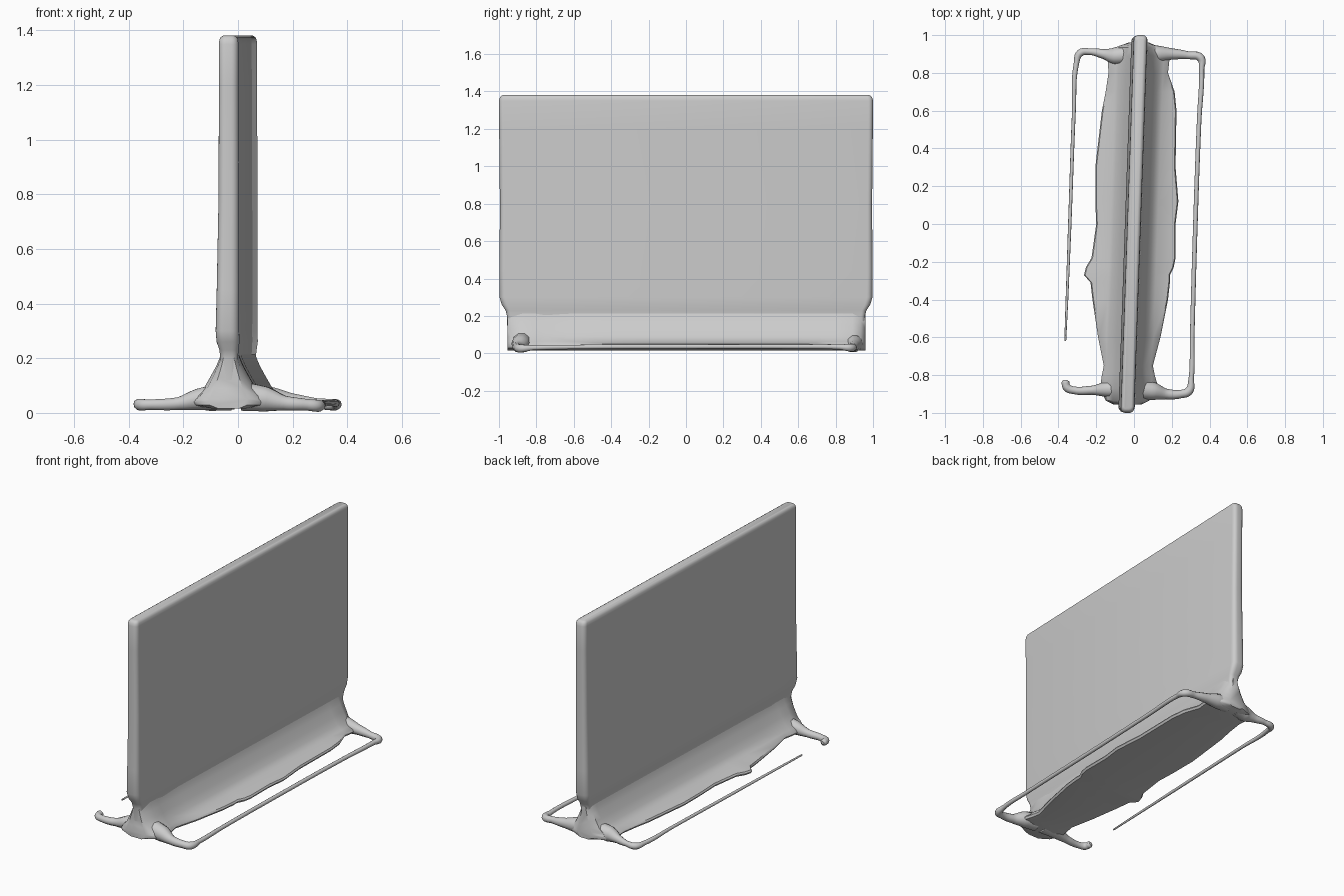
import bpy, bmesh, math

if "Cube" in bpy.data.objects:
    bpy.data.objects.remove(bpy.data.objects["Cube"])

grey = bpy.data.materials.new("plain grey")
grey.use_nodes = True
grey.diffuse_color = (0.6, 0.6, 0.6, 1)
grey.node_tree.nodes["Principled BSDF"].inputs["Base Color"].default_value = (0.6, 0.6, 0.6, 1)
SKEW = 0.035  # the panel is turned slightly: x shift per unit of y


def finish(obj, angle=40):
    obj.data.materials.clear()
    obj.data.materials.append(grey)
    bpy.ops.object.select_all(action="DESELECT")
    obj.select_set(True)
    bpy.context.view_layer.objects.active = obj
    bpy.ops.object.shade_smooth_by_angle(angle=math.radians(angle))


def loft(name, rings):
    """Skin closed rings of equal length and cap both ends."""
    bm = bmesh.new()
    loops = [[bm.verts.new(p) for p in ring] for ring in rings]
    n = len(loops[0])
    for a, b in zip(loops, loops[1:]):
        for i in range(n):
            j = (i + 1) % n
            bm.faces.new((a[i], a[j], b[j], b[i]))
    bm.faces.new(loops[0])
    bm.faces.new(loops[-1])
    bmesh.ops.recalc_face_normals(bm, faces=bm.faces)
    mesh = bpy.data.meshes.new(name)
    bm.to_mesh(mesh)
    bm.free()
    obj = bpy.data.objects.new(name, mesh)
    bpy.context.collection.objects.link(obj)
    finish(obj)


def rounded_ring(half_x, half_y, z, shift=0):
    """Rounded rectangle following the slight turn of the panel."""
    r = half_x * 0.7
    ring = []
    for k, (sx, sy) in enumerate(((1, 1), (-1, 1), (-1, -1), (1, -1))):
        for s in range(6):
            a = math.pi / 2 * (k + s / 5)
            x = sx * (half_x - r) + r * math.cos(a)
            y = sy * (half_y - r) + r * math.sin(a)
            ring.append((x + SKEW * y + shift, y, z))
    return ring


# Upright panel with a narrowed neck and a softly rounded top
panel = [(0.032, 0.955, 0.12, 0), (0.032, 0.957, 0.2, 0),
         (0.035, 0.965, 0.23, 0), (0.042, 0.985, 0.26, -0.003),
         (0.043, 0.997, 0.3, -0.005), (0.041, 0.997, 0.45, -0.003),
         (0.037, 0.995, 0.8, 0), (0.036, 0.999, 1.2, 0),
         (0.036, 1.0, 1.35, 0), (0.034, 0.996, 1.366, 0),
         (0.029, 0.989, 1.376, 0), (0.02, 0.98, 1.381, 0)]
loft("panel", [rounded_ring(*row) for row in panel])

# Flared foot: concave flanks running out to thin uneven edges
FLANK = [(0.03, 0.225), (0.037, 0.2), (0.05, 0.17), (0.072, 0.13),
         (0.095, 0.09), (0.125, 0.064)]
EDGES = [(-0.955, 0.11, 0.04), (-0.935, 0.15, 0.08), (-0.87, 0.18, 0.13),
         (-0.8, 0.17, 0.11), (-0.75, 0.16, 0.10), (-0.6, 0.19, 0.14),
         (-0.4, 0.22, 0.18), (-0.31, 0.23, 0.19), (-0.27, 0.265, 0.19),
         (-0.23, 0.255, 0.21), (-0.18, 0.225, 0.22), (0, 0.20, 0.22),
         (0.12, 0.205, 0.235), (0.3, 0.205, 0.22), (0.6, 0.17, 0.225),
         (0.7, 0.15, 0.215), (0.8, 0.135, 0.18), (0.89, 0.14, 0.19),
         (0.935, 0.1, 0.14), (0.96, 0.03, 0.08)]


def foot_ring(y, left, right):
    c = SKEW * y
    sides = []
    for sign, edge in ((1, right - c), (-1, left + c)):
        k = min(1, edge / 0.14)
        side = [(c + sign * x * k, y, z) for x, z in FLANK]
        for x, z in ((edge - 0.006, 0.05), (edge, 0.04), (edge - 0.008, 0.028),
                     (edge * 0.5, 0.016)):
            side.append((c + sign * x, y, z))
        sides.append(side)
    return sides[0] + sides[1][::-1]


loft("foot", [foot_ring(*row) for row in EDGES])


def tube(name, points):
    """Smooth tube through (x, y, z, radius) points."""
    curve = bpy.data.curves.new(name, "CURVE")
    curve.dimensions = "3D"
    curve.bevel_depth = 1
    curve.bevel_resolution = 3
    curve.use_fill_caps = True
    spline = curve.splines.new("BEZIER")
    spline.resolution_u = 6
    spline.bezier_points.add(len(points) - 1)
    for bp, (x, y, z, r) in zip(spline.bezier_points, points):
        bp.co = (x, y, z)
        bp.radius = r
        bp.handle_left_type = bp.handle_right_type = "AUTO"
    obj = bpy.data.objects.new(name, curve)
    bpy.context.collection.objects.link(obj)
    bpy.ops.object.select_all(action="DESELECT")
    obj.select_set(True)
    bpy.context.view_layer.objects.active = obj
    bpy.ops.object.convert(target="MESH")
    finish(bpy.context.object, 60)


# Front right arm with its short hooked end
tube("front_right_arm", [(-0.03, -0.87, 0.06, 0.055), (-0.14, -0.875, 0.05, 0.042),
                         (-0.22, -0.88, 0.034, 0.024), (-0.32, -0.88, 0.03, 0.02),
                         (-0.355, -0.865, 0.03, 0.022), (-0.363, -0.835, 0.032, 0.02),
                         (-0.363, -0.825, 0.032, 0.01)])

# Left side loop: front arm, long thin rail and back arm
tube("left_loop", [(0.02, -0.875, 0.06, 0.055), (0.1, -0.885, 0.05, 0.048),
                   (0.17, -0.9, 0.036, 0.028), (0.25, -0.9, 0.03, 0.022),
                   (0.29, -0.885, 0.026, 0.023), (0.303, -0.82, 0.03, 0.014),
                   (0.308, -0.6, 0.034, 0.012), (0.325, 0, 0.036, 0.012),
                   (0.345, 0.55, 0.036, 0.012), (0.358, 0.82, 0.034, 0.014),
                   (0.352, 0.88, 0.03, 0.022), (0.29, 0.893, 0.034, 0.02),
                   (0.2, 0.9, 0.042, 0.03), (0.13, 0.9, 0.05, 0.044),
                   (0.05, 0.9, 0.06, 0.05)])

# Right side rail: back arm and a rail that stops short of the front
tube("right_loop", [(-0.02, 0.9, 0.06, 0.05), (-0.1, 0.89, 0.05, 0.046),
                    (-0.16, 0.9, 0.04, 0.026), (-0.23, 0.912, 0.034, 0.017),
                    (-0.285, 0.905, 0.03, 0.02), (-0.305, 0.85, 0.032, 0.014),
                    (-0.318, 0.6, 0.036, 0.01), (-0.34, 0, 0.036, 0.009),
                    (-0.355, -0.4, 0.036, 0.007), (-0.364, -0.62, 0.036, 0.005)])
